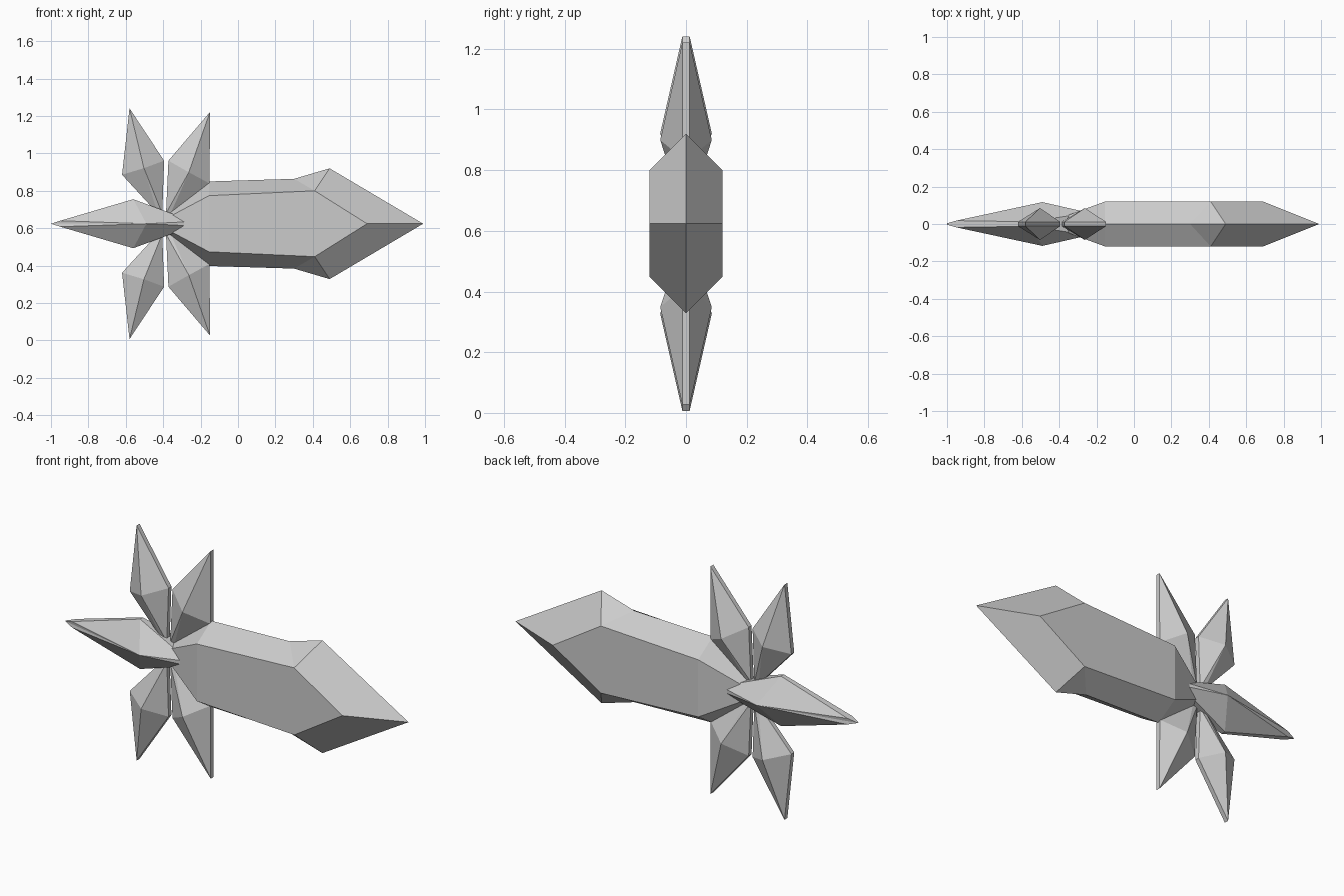
import bpy
import bmesh
from mathutils import Vector

if "Cube" in bpy.data.objects:
    bpy.data.objects.remove(bpy.data.objects["Cube"], do_unlink=True)

MID = 0.624  # height of the long axis
RIM = 0.012  # half thickness of a blade edge

grey = bpy.data.materials.new("plain_grey")
grey.use_nodes = True
colour = (0.6, 0.6, 0.6, 1)
grey.diffuse_color = colour
grey.node_tree.nodes["Principled BSDF"].inputs["Base Color"].default_value = colour


def add_object(name, bm):
    mesh = bpy.data.meshes.new(name)
    bm.to_mesh(mesh)
    bm.free()
    mesh.materials.append(grey)
    obj = bpy.data.objects.new(name, mesh)
    obj.location.z = MID
    bpy.context.collection.objects.link(obj)
    return obj


def blade(name, outline, centre, bulge, flip=1):
    """Flat-edged crystal: outline of (x, z, half thickness) rising to a point on each side."""
    bm = bmesh.new()
    rings = []
    for side in (-1, 1):
        ring = [bm.verts.new((x, side * t, flip * z)) for x, z, t in outline]
        peak = bm.verts.new((centre[0], side * bulge, flip * centre[1]))
        for a, b in zip(ring, ring[1:] + ring[:1]):
            bm.faces.new((a, b, peak))
        rings.append(ring)
    front, back = rings
    for i in range(len(front)):
        j = (i + 1) % len(front)
        bm.faces.new((front[i], front[j], back[j], back[i]))
    bmesh.ops.recalc_face_normals(bm, faces=bm.faces)
    return add_object(name, bm)


# Main crystal: one quarter, mirrored front to back and top to bottom
points = {
    "panel_mid": (-0.155, -0.12, 0), "panel_rear": (-0.155, -0.12, 0.15),
    "panel_top": (0.41, -0.12, 0.176), "panel_nose": (0.69, -0.12, 0),
    "ridge_rear": (-0.155, 0, 0.226), "ridge_bend": (0.3, 0, 0.24),
    "ridge_peak": (0.49, 0, 0.296), "tip": (0.99, 0, 0),
    "end_mid": (-0.4, -0.03, 0), "end_side": (-0.4, -0.03, 0.02),
    "end_ridge": (-0.4, 0, 0.04), "end_centre": (-0.4, 0, 0),
}
faces = (
    "panel_mid panel_rear panel_top panel_nose",
    "panel_rear ridge_rear ridge_bend panel_top",
    "panel_top ridge_bend ridge_peak",
    "panel_top ridge_peak tip panel_nose",
    "end_mid end_side panel_rear panel_mid",
    "end_side end_ridge ridge_rear panel_rear",
    "end_mid end_side end_ridge end_centre",
)
bm = bmesh.new()
verts = {key: bm.verts.new(co) for key, co in points.items()}
for names in faces:
    face = bm.faces.new([verts[n] for n in names.split()])
    face.normal_update()
    if face.normal.dot(face.calc_center_median() - Vector((0.1, 0, 0))) < 0:
        face.normal_flip()
body = add_object("main_crystal", bm)
mirror = body.modifiers.new("quarters", "MIRROR")
mirror.use_axis = (False, True, True)

# Upper and lower pairs of blades
outer = [(-0.58, 0.617, RIM), (-0.62, 0.262, RIM), (-0.43, 0.055, RIM),
         (-0.405, 0.055, RIM), (-0.395, 0.337, RIM)]
inner = [(-0.15, 0.597, RIM), (-0.152, 0.215, RIM), (-0.36, 0.055, RIM),
         (-0.385, 0.055, RIM), (-0.372, 0.337, RIM)]
for label, flip in (("upper", 1), ("lower", -1)):
    blade(label + "_outer_blade", outer, (-0.503, 0.297), 0.085, flip)
    blade(label + "_inner_blade", inner, (-0.263, 0.275), 0.085, flip)

# Thick blade along the axis, its root buried in the main crystal
tail = [(-1, 0, 0.004), (-0.95, 0.016, 0.018), (-0.56, 0.131, RIM), (-0.24, 0.012, 0.06),
        (-0.24, -0.012, 0.06), (-0.56, -0.131, RIM), (-0.95, -0.016, 0.018)]
blade("tail_blade", tail, (-0.49, 0), 0.117)
